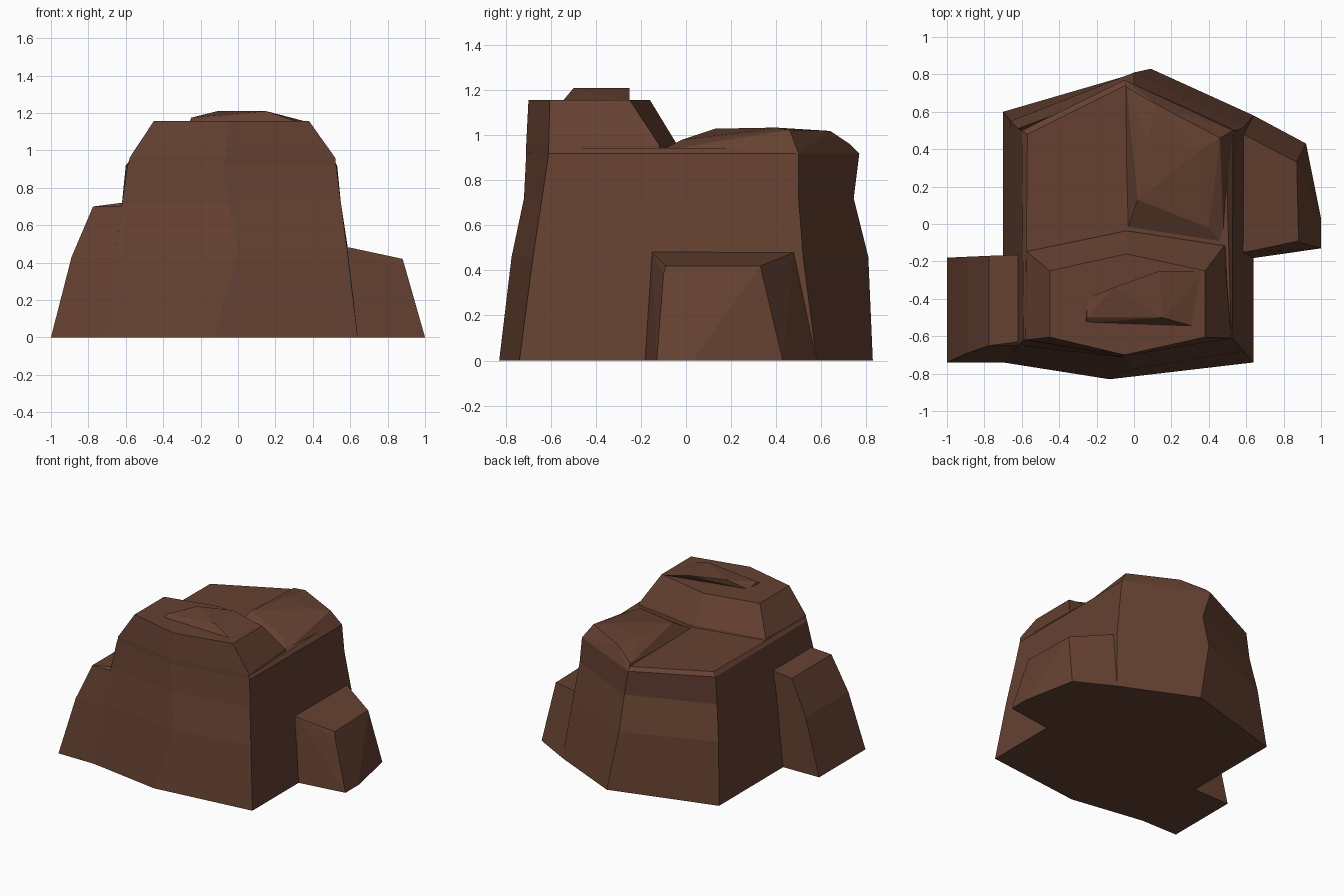
import bpy, bmesh

rock = bpy.data.materials.new("rock_brown")
rock.diffuse_color = (0.13, 0.053, 0.031, 1)


def finish(name, bm):
    bmesh.ops.recalc_face_normals(bm, faces=bm.faces)
    me = bpy.data.meshes.new(name)
    bm.to_mesh(me)
    bm.free()
    me.materials.append(rock)
    ob = bpy.data.objects.new(name, me)
    bpy.context.collection.objects.link(ob)
    return ob


def loft(name, rings):
    """Stack of (z, outline) layers joined by flat faces and capped."""
    bm = bmesh.new()
    loops = [[bm.verts.new((x, y, z)) for x, y in ring] for z, ring in rings]
    n = len(loops[0])
    for a, b in zip(loops, loops[1:]):
        for i in range(n):
            j = (i + 1) % n
            bm.faces.new((a[i], a[j], b[j], b[i]))
    bm.faces.new(loops[0])
    bm.faces.new(loops[-1])
    return finish(name, bm)


def hull(name, pts):
    """Chipped convex stone through the given corners."""
    bm = bmesh.new()
    for p in pts:
        bm.verts.new(p)
    r = bmesh.ops.convex_hull(bm, input=bm.verts)
    junk = {g for g in r["geom_interior"] + r["geom_unused"]
            if isinstance(g, bmesh.types.BMVert)}
    bmesh.ops.delete(bm, geom=list(junk), context='VERTS')
    return finish(name, bm)


# Main six-sided boulder, outline from front left round to back left
loft("main_boulder", [
    (0.00, [(-.70, -.74), (-.13, -.83), (.64, -.74), (.64, .58), (.09, .83), (-.70, .60)]),
    (0.46, [(-.65, -.69), (.00, -.775), (.585, -.68), (.59, .52), (.00, .81), (-.66, .55)]),
    (0.72, [(-.62, -.65), (-.05, -.72), (.55, -.64), (.55, .50), (.00, .745), (-.62, .51)]),
    (0.92, [(-.59, -.62), (-.08, -.71), (.525, -.61), (.53, .50), (-.05, .77), (-.60, .50)]),
    (0.945, [(-.58, -.62), (-.07, -.71), (.52, -.61), (.49, .46), (-.05, .74), (-.57, .48)]),
])

# Raised front block
loft("front_crown", [
    (0.92, [(-.585, -.62), (-.07, -.71), (.523, -.61), (.50, -.11), (-.04, -.03), (-.58, -.14)]),
    (0.96, [(-.58, -.62), (-.07, -.71), (.52, -.61), (.48, -.12), (-.04, -.04), (-.57, -.15)]),
    (1.157, [(-.45, -.605), (-.05, -.70), (.38, -.605), (.38, -.25), (-.04, -.16), (-.45, -.25)]),
])

# Low chipped cap on the crown
hull("crown_cap", [
    (-.26, -.53, 1.15), (.33, -.55, 1.15), (.38, -.25, 1.15), (-.25, -.40, 1.15),
    (-.25, -.50, 1.175), (.15, -.50, 1.21), (.14, -.25, 1.21), (-.11, -.34, 1.21),
])

# Sloped hump on the rear shelf
hull("rear_hump", [
    (-.04, -.04, .93), (.48, -.12, .93), (.53, .50, .92), (-.05, .77, .92),
    (.02, .13, 1.03), (.40, -.02, .98), (.36, .40, 1.035), (.07, .46, 1.03),
    (-.04, .73, .96), (.12, .64, 1.02), (.46, .46, 1.025),
])

# Left front ledge
loft("left_ledge", [
    (0.00, [(-1.0, -.74), (-.50, -.74), (-.50, -.17), (-1.0, -.18)]),
    (0.43, [(-.89, -.69), (-.50, -.695), (-.50, -.17), (-.89, -.175)]),
    (0.70, [(-.775, -.65), (-.50, -.65), (-.50, -.165), (-.775, -.17)]),
    (0.72, [(-.62, -.63), (-.50, -.63), (-.50, -.165), (-.62, -.165)]),
])

# Right rear ledge
hull("right_ledge", [
    (.50, -.19, 0), (.64, -.182, 0), (1.0, -.13, 0), (1.0, .03, 0), (.92, .43, 0), (.64, .58, 0), (.50, .60, 0),
    (.88, -.09, .42), (.87, .33, .42), (.89, -.10, .38),
    (.60, -.15, .48), (.50, -.15, .49), (.585, .48, .48), (.50, .48, .49),
])
